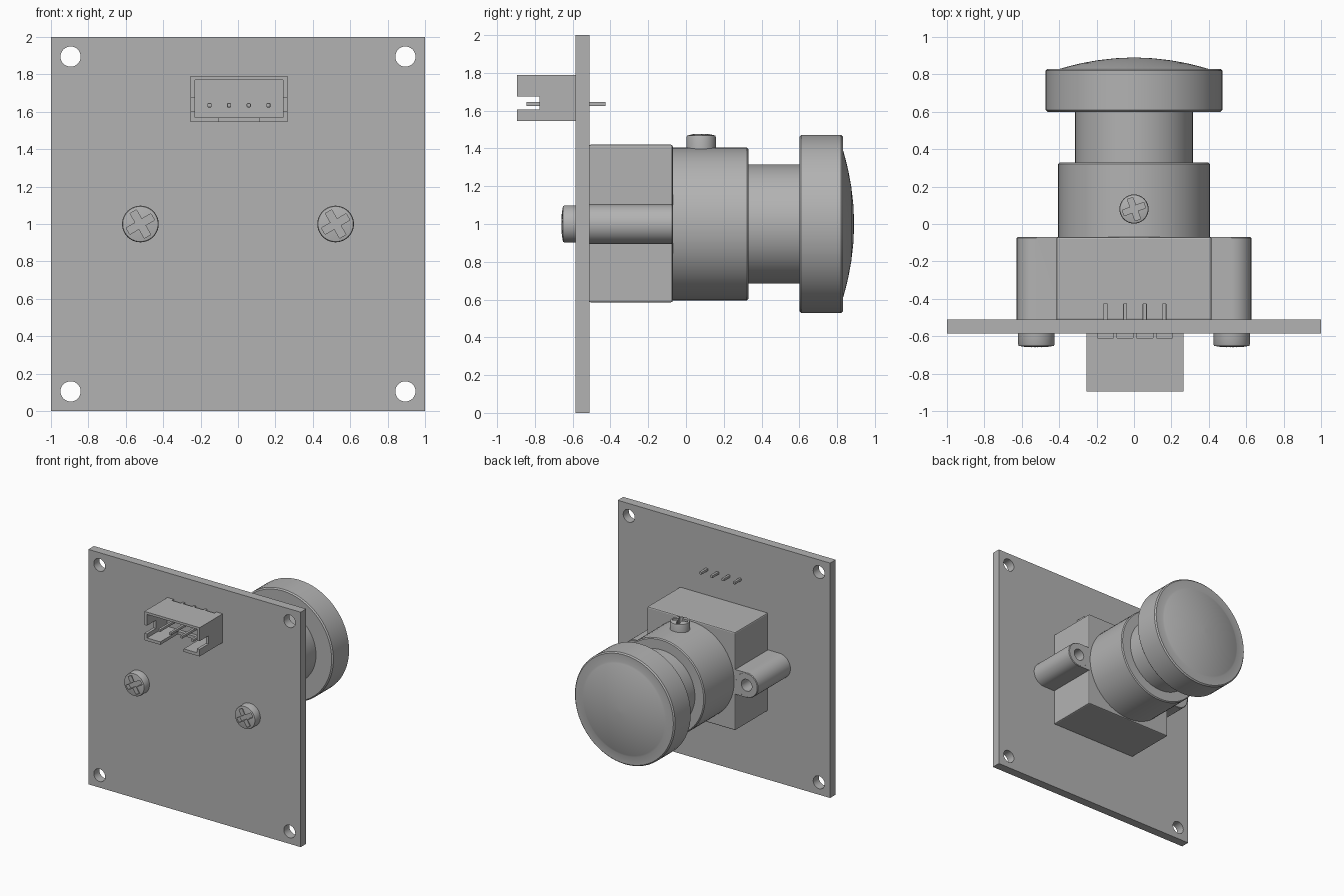
import bpy
import bmesh
from math import radians, cos, sin, pi
from mathutils import Matrix, Vector

cube = bpy.data.objects.get("Cube")
if cube:
    bpy.data.objects.remove(cube, do_unlink=True)

GREY = (0.45, 0.45, 0.45, 1)
grey = bpy.data.materials.new("plain grey")
grey.use_nodes = True
grey.diffuse_color = GREY
grey.node_tree.nodes["Principled BSDF"].inputs["Base Color"].default_value = GREY

TO_BACK = Matrix.Rotation(radians(-90), 4, 'X')
TO_FRONT = Matrix.Rotation(radians(90), 4, 'X')
UP = Matrix.Identity(4)


def finish(name, bm, matrix=UP):
    bmesh.ops.transform(bm, matrix=matrix, verts=bm.verts)
    bmesh.ops.recalc_face_normals(bm, faces=bm.faces)
    mesh = bpy.data.meshes.new(name)
    bm.to_mesh(mesh)
    bm.free()
    mesh.materials.append(grey)
    obj = bpy.data.objects.new(name, mesh)
    bpy.context.collection.objects.link(obj)
    return obj


def smooth(obj, angle=30):
    obj.data.shade_smooth()
    obj.data.set_sharp_from_angle(angle=radians(angle))


def box(name, low, high, bevel=0, matrix=UP):
    low, high = Vector(low), Vector(high)
    bm = bmesh.new()
    bmesh.ops.create_cube(bm, size=1)
    bmesh.ops.scale(bm, vec=high - low, verts=bm.verts)
    bmesh.ops.translate(bm, vec=(low + high) / 2, verts=bm.verts)
    if bevel:
        bmesh.ops.bevel(bm, geom=bm.edges[:], offset=bevel, segments=2,
                        profile=0.5, affect='EDGES')
    return finish(name, bm, matrix)


def lathe(name, profile, centre=(0, 0, 0), turn=UP, sides=64):
    """Closed turned solid from (radius, height) pairs along local z."""
    bm = bmesh.new()
    rings = [[bm.verts.new((r * cos(2 * pi * i / sides), r * sin(2 * pi * i / sides), h))
              for i in range(sides)] for r, h in profile]
    for a, b in zip(rings, rings[1:]):
        for i in range(sides):
            j = (i + 1) % sides
            bm.faces.new((a[i], a[j], b[j], b[i]))
    bm.faces.new(rings[0])
    bm.faces.new(rings[-1])
    obj = finish(name, bm, Matrix.Translation(centre) @ turn)
    smooth(obj)
    return obj


def combine(obj, tools, operation='DIFFERENCE'):
    for tool in tools:
        mod = obj.modifiers.new("shape", 'BOOLEAN')
        mod.operation, mod.solver, mod.object = operation, 'EXACT', tool
    graph = bpy.context.evaluated_depsgraph_get()
    mesh = bpy.data.meshes.new_from_object(obj.evaluated_get(graph))
    obj.modifiers.clear()
    obj.data = mesh
    for tool in tools:
        bpy.data.objects.remove(tool, do_unlink=True)


def screw(name, radius, height, centre, turn, spin):
    """Low domed head with a cross recess."""
    head = lathe(name, [(radius, 0), (radius, height * 0.8), (radius * 0.96, height * 0.9),
                        (radius * 0.6, height * 0.97), (radius * 0.1, height)],
                 centre, turn, 40)
    arm, half = radius * 0.78, radius * 0.2
    cuts = []
    for extra in (0, 90):
        place = (Matrix.Translation(centre) @ turn
                 @ Matrix.Rotation(radians(spin + extra), 4, 'Z'))
        cuts.append(box("cross_cut", (-arm, -half, height * 0.5),
                        (arm, half, height * 2), 0, place))
    combine(head, cuts)
    smooth(head)


# Circuit board with four corner holes
board = box("circuit_board", (-1, -0.585, 0), (1, -0.51, 2))
combine(board, [lathe("hole_cut", [(0.054, -0.7), (0.054, -0.4)], (x, 0, z), TO_BACK, 32)
                for x in (-0.895, 0.895) for z in (0.105, 1.895)])
smooth(board)

# Lens holder block
box("holder_block", (-0.415, -0.515, 0.585), (0.415, -0.07, 1.42), 0.01)

# Mounting ears with blind holes, and the screws holding them
for side, label in ((1, "left"), (-1, "right")):
    x = side * 0.522
    ear = lathe("ear_" + label, [(0.105, -0.515), (0.105, -0.075), (0.1, -0.07)],
                (x, 0, 1), TO_BACK, 40)
    web = box("web", (min(x, side * 0.38), -0.515, 0.895), (max(x, side * 0.38), -0.0705, 1.105))
    combine(ear, [web], 'UNION')
    combine(ear, [lathe("ear_hole", [(0.05, -0.35), (0.05, 0)], (x, 0, 1), TO_BACK, 32)])
    smooth(ear)
    screw("board_screw_" + label, 0.098, 0.085, (x, -0.575, 1), TO_FRONT, 30)

# Lens barrel, neck and domed cap
axis = (0, 0, 1)
lathe("lens_barrel", [(0.395, -0.08), (0.405, -0.07), (0.405, 0.322), (0.397, 0.33)], axis, TO_BACK)
lathe("lens_neck", [(0.315, 0.32), (0.315, 0.61)], axis, TO_BACK)
dome = [(0.395 * cos(t * pi / 12), 0.83 + 0.06 * sin(t * pi / 12) ** 2) for t in range(6)]
lathe("lens_cap", [(0.462, 0.6), (0.472, 0.61), (0.472, 0.82), (0.462, 0.83)]
      + dome + [(0.01, 0.89)], axis, TO_BACK)
screw("focus_screw", 0.078, 0.1, (0, 0.08, 1.378), UP, 20)

# Connector housing: open front, side and bottom slots, notches by the board
mid = 0.005
housing = box("connector_housing", (mid - 0.26, -0.895, 1.545), (mid + 0.26, -0.58, 1.79))
pins = [mid + (i - 1.5) * 0.105 for i in range(4)]
cuts = [box("cavity", (mid - 0.235, -1, 1.57), (mid + 0.235, -0.63, 1.77)),
        box("bottom_slot", (mid - 0.11, -1, 1.5), (mid + 0.11, -0.66, 1.6)),
        box("side_slot", (mid - 0.4, -1, 1.605), (mid + 0.4, -0.775, 1.675))]
cuts += [box("notch", (x - 0.043, -0.61, 1.77), (x + 0.043, -0.5, 1.9)) for x in pins]
combine(housing, cuts)

# Contact pins passing through the board
for i, x in enumerate(pins):
    box("contact_pin_%d" % (i + 1), (x - 0.011, -0.845, 1.624), (x + 0.011, -0.425, 1.646), 0.004)
